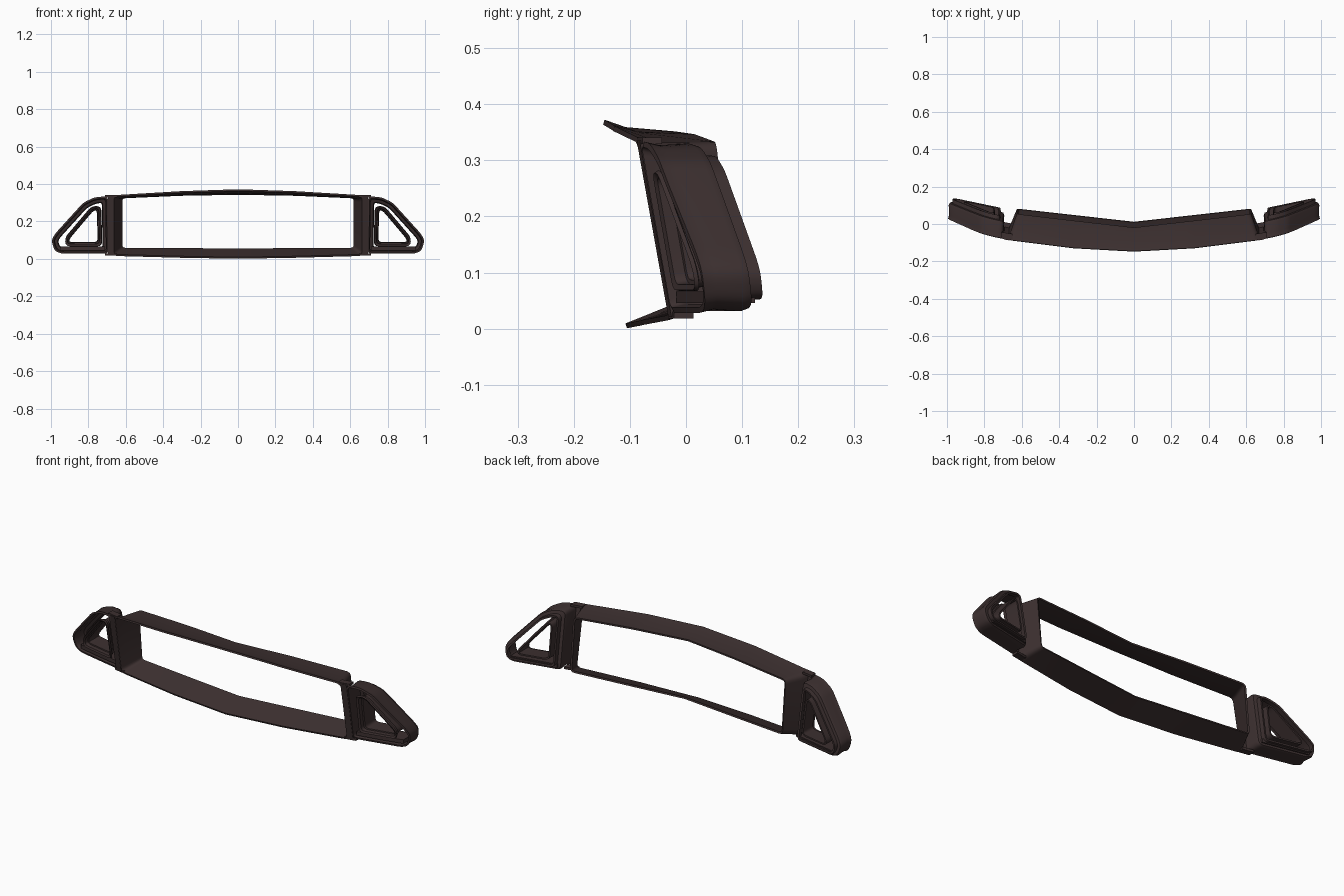
import bpy
from mathutils import Vector

cube = bpy.data.objects.get("Cube")
if cube:
    bpy.data.objects.remove(cube, do_unlink=True)

COLOUR = (0.045, 0.029, 0.029, 1)
mat = bpy.data.materials.new("dark_brown_plastic")
mat.use_nodes = True
mat.diffuse_color = COLOUR
bsdf = mat.node_tree.nodes["Principled BSDF"]
bsdf.inputs["Base Color"].default_value = COLOUR
bsdf.inputs["Roughness"].default_value = 0.6


def front_y(x, z):
    """Curved, leaning front plane of the whole surround."""
    knots = [(0, -.106), (.35, -.075), (.67, -.025), (.85, .01), (1.01, .05)]
    for (xa, ya), (xb, yb) in zip(knots, knots[1:]):
        if x <= xb:
            break
    base = ya + (yb - ya) * (x - xa) / (xb - xa)
    return base - (.11 + .07 * min(x / .67, 1)) * z


def pod_back_y(x, z):
    return .065 + .21 * (x - .7) - .17 * z


def frame_back_y(x, z):
    return .01 + .113 * x - .1 * (z - .055)


def rounded(points, radius, closed=True, steps=4):
    """Round the corners of an x-z profile."""
    pts = [Vector(p) for p in points]
    n, out = len(pts), []
    for i, p in enumerate(pts):
        if not closed and i in (0, n - 1):
            out.append(p)
            continue
        prev, nxt = pts[i - 1], pts[(i + 1) % n]
        a = p + (prev - p).normalized() * min(radius, (prev - p).length * .45)
        b = p + (nxt - p).normalized() * min(radius, (nxt - p).length * .45)
        for s in range(steps + 1):
            t = s / steps
            out.append(a * (1 - t) ** 2 + p * 2 * t * (1 - t) + b * t * t)
    return out


def inset(points, d):
    """Offset a clockwise x-z profile inward."""
    pts, out = [Vector(p) for p in points], []
    for i, p in enumerate(pts):
        e = (p - pts[i - 1]).normalized()
        f = (pts[(i + 1) % len(pts)] - p).normalized()
        n1, n2 = Vector((e.y, -e.x)), Vector((f.y, -f.x))
        out.append(p + (n1 + n2) * d / (1 + n1.dot(n2)))
    return out


def place(profile, depth, shift=0):
    return [(p.x, depth(p.x, p.y) + shift, p.y) for p in profile]


def shell(name, loops, thickness, closed=True):
    """Loft loops into a wall, mirror it and give it thickness."""
    n = len(loops[0])
    verts = [v for loop in loops for v in loop]
    faces = []
    for r in range(len(loops) - 1):
        for i in range(n if closed else n - 1):
            j = (i + 1) % n
            faces.append((r * n + i, r * n + j, r * n + n + j, r * n + n + i))
    mesh = bpy.data.meshes.new(name)
    mesh.from_pydata(verts, [], faces)
    mesh.materials.append(mat)
    obj = bpy.data.objects.new(name, mesh)
    bpy.context.collection.objects.link(obj)
    obj.modifiers.new("mirror", 'MIRROR').merge_threshold = .002
    solid = obj.modifiers.new("thickness", 'SOLIDIFY')
    solid.thickness, solid.offset = thickness, 0
    bpy.ops.object.select_all(action='DESELECT')
    obj.select_set(True)
    bpy.context.view_layer.objects.active = obj
    bpy.ops.object.convert(target='MESH')
    bpy.ops.object.shade_smooth_by_angle(angle=.6)
    return obj


# centre frame: flared lip at the top, sloping sill at the bottom
front = rounded([(0, .368), (.3, .358), (.668, .336), (.668, .02),
                 (.3, .01), (0, .005)], .025, False)
back = rounded([(0, .347), (.3, .342), (.622, .328), (.622, .055),
                (.3, .053), (0, .052)], .02, False)
front_loop = place(front, front_y)
back_loop = place(back, frame_back_y)
mid_loop = []
for a, b in zip(front_loop, back_loop):
    m = Vector(a).lerp(Vector(b), .3)
    if m.z > .3:
        m.z -= .007
    mid_loop.append(tuple(m))
shell("centre_frame", [front_loop, mid_loop, back_loop], .009, False)

# side pod walls, with a narrower step behind
pod = [(.692, .03), (.696, .333), (.765, .328), (.825, .3), (.88, .24),
       (.975, .135), (.996, .1), (.98, .045), (.945, .03)]


def pod_ring(d):
    return rounded(inset(pod, d), .02)


shell("side_pod_wall", [
    place(pod_ring(.003), front_y),
    place(pod_ring(.009), front_y, .025),
    place(pod_ring(.006), pod_back_y, -.01),
    place(pod_ring(.009), pod_back_y),
    place(pod_ring(.024), pod_back_y, .003),
    place(pod_ring(.027), pod_back_y, .028)], .01)

# triangular duct inside each pod
duct = [(.724, .064), (.729, .284), (.785, .284), (.928, .115), (.925, .064)]


def duct_ring(d):
    return rounded(inset(duct, d), .025)


shell("inner_duct", [
    place(duct_ring(.004), front_y, .006),
    place(duct_ring(.012), front_y, .01),
    place(duct_ring(.014), front_y, .03),
    place(duct_ring(.02), front_y, .032),
    place(duct_ring(.022), pod_back_y, .028)], .008)

# ledge that carries the duct on the pod floor
ledge = [Vector((x, .056)) for x in (.71, .78, .85, .95)]
shell("duct_ledge", [place(ledge, front_y, .01),
                     place(ledge, pod_back_y, .015)], .02, False)

# posts joining the centre frame to the pods
post_a = [Vector((.665, z)) for z in (.022, .12, .23, .336)]
post_b = [Vector((.695, p.y)) for p in post_a]
shell("post_face", [place(post_a, front_y, .004),
                    place(post_b, front_y, .004)], .012, False)

# short bridges closing the rim above and below the posts
for name, z in (("upper_bridge", .335), ("lower_bridge", .024)):
    run = [Vector((x, z)) for x in (.65, .67, .71)]
    shell(name, [place(run, front_y), place(run, front_y, .035)], .012, False)
